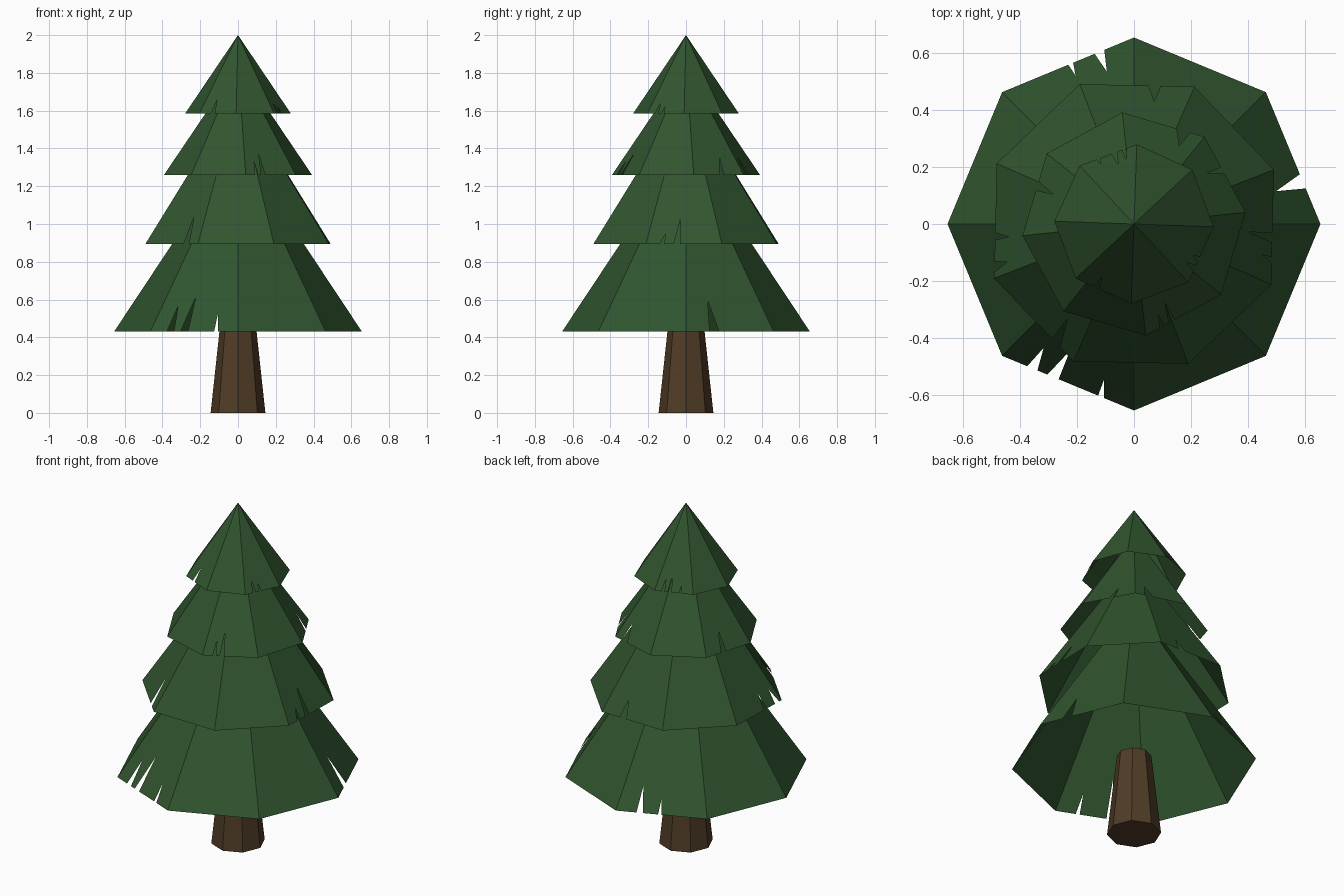
import bpy, bmesh, math
from mathutils import Vector

if "Cube" in bpy.data.objects:
    bpy.data.objects.remove(bpy.data.objects["Cube"])


def material(name, color):
    m = bpy.data.materials.new(name)
    m.diffuse_color = (*color, 1)
    m.use_nodes = True
    m.node_tree.nodes["Principled BSDF"].inputs["Base Color"].default_value = m.diffuse_color
    return m


def add_object(name, bm, mat):
    me = bpy.data.meshes.new(name)
    bm.to_mesh(me)
    bm.free()
    me.materials.append(mat)
    ob = bpy.data.objects.new(name, me)
    bpy.context.collection.objects.link(ob)
    return ob


SIDES = 8
STEP = 360 / SIDES
green = material("needles", (0.03, 0.09, 0.028))
brown = material("bark", (0.08, 0.045, 0.02))


def tier(name, radius, z0, z1, rot, notches):
    """Open eight-sided cone; each notch is (start, end, tip angle, tip height fraction)."""
    bm = bmesh.new()
    apothem = radius * math.cos(math.radians(STEP / 2))

    def point(k, rel, h=0.0):
        # point on face k at angle rel (measured from rot), h of the way to the apex
        r = apothem / math.cos(math.radians(rel - (k + 0.5) * STEP)) * (1 - h)
        a = math.radians(rel + rot)
        return bm.verts.new(Vector((r * math.cos(a), r * math.sin(a), z0 + h * (z1 - z0))))

    apex = bm.verts.new((0, 0, z1))
    rim = [point(k, k * STEP) for k in range(SIDES)]
    rel_notches = sorted(((s - rot) % 360, (e - rot) % 360, (t - rot) % 360, h)
                         for s, e, t, h in notches)
    for k in range(SIDES):
        loop = [apex, rim[k]]
        for s, e, t, h in rel_notches:
            if k * STEP <= s < (k + 1) * STEP:
                loop += [point(k, s), point(k, t, h), point(k, e)]
        loop.append(rim[(k + 1) % SIDES])
        bm.faces.new(loop)
    bm.normal_update()
    return add_object(name, bm, green)


# Trunk: tapered octagon ending just inside the lowest tier
bm = bmesh.new()
bmesh.ops.create_cone(bm, cap_ends=True, segments=SIDES, radius1=0.145, radius2=0.093, depth=0.48)
bmesh.ops.translate(bm, verts=bm.verts, vec=(0, 0, 0.24))
add_object("trunk", bm, brown)

# Branch tiers, bottom to top, with small torn notches in the rims
tier("bottom_tier", 0.655, 0.432, 1.42, 0, [
    (11.7, 16.7, 13.0, 0.165), (99.7, 103, 100.1, 0.124), (110.7, 112.4, 111.5, 0.076),
    (233.1, 236.6, 233.9, 0.135), (240.1, 244.1, 243.2, 0.18), (258.2, 260.2, 259.1, 0.10)])
tier("lower_middle_tier", 0.527, 0.893, 1.69, 21.2, [
    (79, 84.1, 80.6, 0.11), (183.5, 186.5, 185.9, 0.10), (195, 199, 196.7, 0.09),
    (234.5, 239, 235, 0.18), (344, 346.5, 346.5, 0.07), (352.4, 356.4, 356, 0.17)])
tier("upper_middle_tier", 0.394, 1.26, 1.84, 6, [
    (29, 33, 35, 0.15), (58.4, 65.8, 60, 0.15), (156, 161, 159.8, 0.17),
    (284, 286.5, 285, 0.12), (289.5, 293, 291.5, 0.19)])
tier("top_tier", 0.28, 1.585, 2.0, -2, [
    (95.5, 99, 97, 0.15), (103, 107.5, 105, 0.17), (117, 120, 119, 0.08),
    (237, 241.5, 239, 0.17), (322, 326, 324, 0.13), (330, 333.5, 332, 0.09)])
